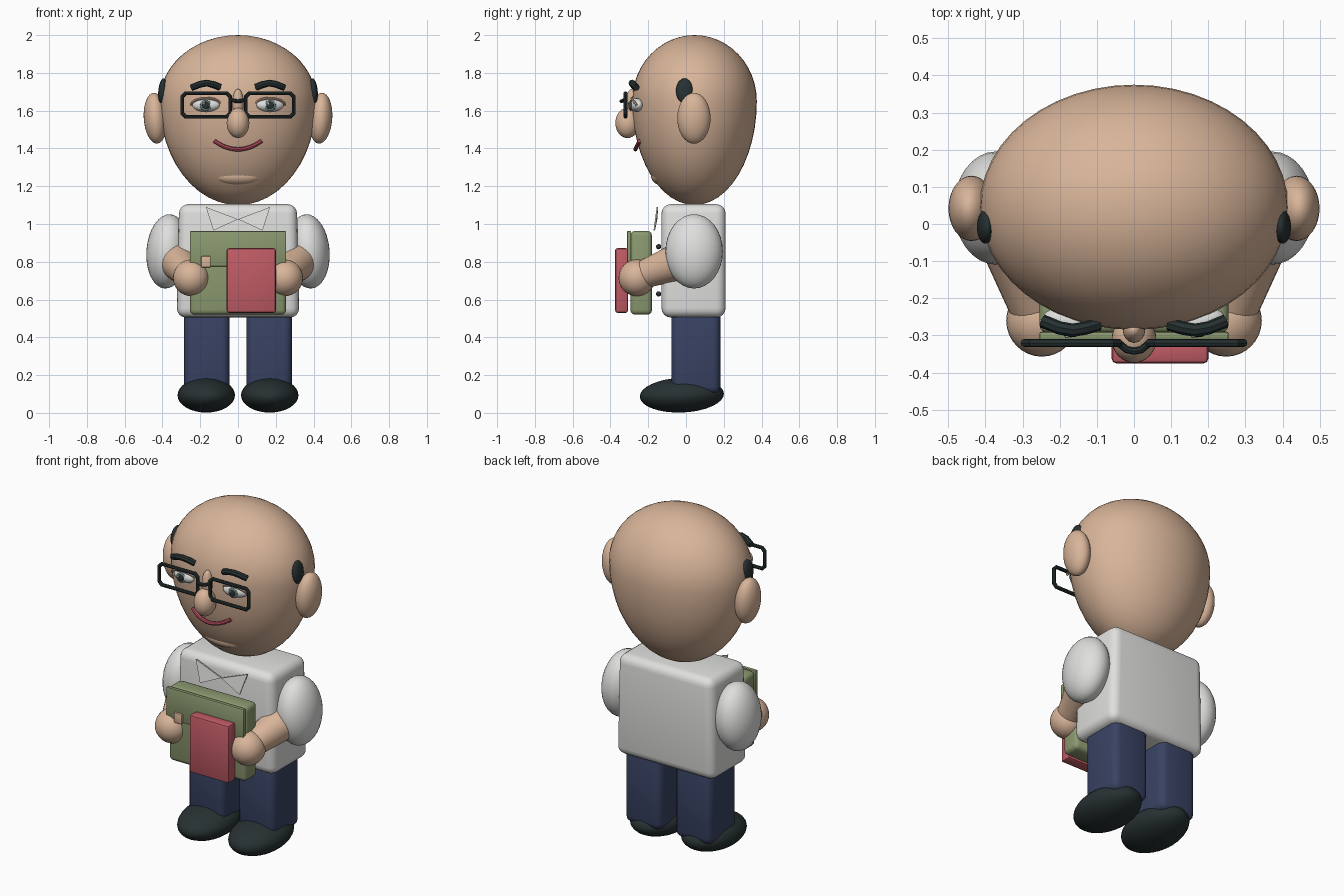
import bpy, bmesh, math
from mathutils import Vector

if "Cube" in bpy.data.objects:
    bpy.data.objects.remove(bpy.data.objects["Cube"])


def material(name, rgb):
    m = bpy.data.materials.new(name)
    m.diffuse_color = (*rgb, 1)
    m.use_nodes = True
    m.node_tree.nodes["Principled BSDF"].inputs["Base Color"].default_value = m.diffuse_color
    return m


SKIN = material("skin", (0.69, 0.46, 0.32))
SHIRT = material("shirt_white", (0.74, 0.74, 0.73))
DARK = material("charcoal", (0.02, 0.03, 0.031))
NAVY = material("navy", (0.04, 0.055, 0.125))
OLIVE = material("olive", (0.26, 0.32, 0.16))
RED = material("red", (0.53, 0.105, 0.13))
LIPS = material("lip_pink", (0.5, 0.08, 0.12))
IRIS = material("iris_grey", (0.15, 0.21, 0.2))


def finish(name, mat, angle=40):
    ob = bpy.context.object
    ob.name = name
    ob.data.materials.clear()
    ob.data.materials.append(mat)
    bpy.ops.object.shade_smooth_by_angle(angle=math.radians(angle))
    return ob


def ellipsoid(name, loc, radii, mat, rot=(0, 0, 0), seg=32):
    bpy.ops.mesh.primitive_uv_sphere_add(segments=seg, ring_count=seg // 2, radius=1,
                                         location=loc, rotation=rot)
    bpy.context.object.scale = radii
    return finish(name, mat)


def box(name, lo, hi, mat, bevel=0.0, segs=3, taper=1.0):
    lo, hi = Vector(lo), Vector(hi)
    bpy.ops.mesh.primitive_cube_add(size=1, location=(lo + hi) / 2)
    ob = bpy.context.object
    for v in ob.data.vertices:
        t = taper if v.co.z > 0 else 1
        v.co = Vector(v.co[i] * (hi - lo)[i] for i in range(3))
        v.co.x *= t
    if bevel:
        mod = ob.modifiers.new("round", 'BEVEL')
        mod.width, mod.segments = bevel, segs
        bpy.ops.object.modifier_apply(modifier=mod.name)
    return finish(name, mat)


def tube(name, pts, r, mat, cyclic=False):
    cu = bpy.data.curves.new(name, 'CURVE')
    cu.dimensions = '3D'
    cu.bevel_depth, cu.bevel_resolution, cu.use_fill_caps = r, 2, True
    sp = cu.splines.new('POLY')
    sp.points.add(len(pts) - 1)
    for p, co in zip(sp.points, pts):
        p.co = (*co, 1)
    sp.use_cyclic_u = cyclic
    ob = bpy.data.objects.new(name, cu)
    bpy.context.collection.objects.link(ob)
    bpy.ops.object.select_all(action='DESELECT')
    ob.select_set(True)
    bpy.context.view_layer.objects.active = ob
    bpy.ops.object.convert(target='MESH')
    return finish(name, mat)


def limb(name, a, b, r1, r2, mat):
    a, b = Vector(a), Vector(b)
    d = b - a
    bpy.ops.mesh.primitive_cone_add(vertices=24, radius1=r1, radius2=r2, depth=d.length,
                                    location=(a + b) / 2,
                                    rotation=d.to_track_quat('Z', 'Y').to_euler())
    return finish(name, mat)


def plate(name, pts, mat, thick=0.008):
    me = bpy.data.meshes.new(name)
    bm = bmesh.new()
    front = bm.faces.new([bm.verts.new(p) for p in pts])
    ext = bmesh.ops.extrude_face_region(bm, geom=[front])
    for v in ext["geom"]:
        if isinstance(v, bmesh.types.BMVert):
            v.co.y += thick
    bmesh.ops.recalc_face_normals(bm, faces=bm.faces)
    bm.to_mesh(me)
    bm.free()
    me.materials.append(mat)
    bpy.context.collection.objects.link(bpy.data.objects.new(name, me))


# Egg-shaped head: short upper half, long lower half
head = ellipsoid("head", (0, 0.045, 1.65), (1, 1, 1), SKIN, seg=48)
for v in head.data.vertices:
    v.co.x *= 0.415
    v.co.y *= 0.33
    v.co.z *= 0.35 if v.co.z > 0 else 0.55
ellipsoid("chin", (0, -0.13, 1.255), (0.13, 0.055, 0.05), SKIN)

# Nose and mouth
ellipsoid("nose_tip", (0, -0.31, 1.535), (0.06, 0.064, 0.08), SKIN)
ellipsoid("nose_bridge", (0, -0.285, 1.64), (0.03, 0.035, 0.075), SKIN)
smile = []
for i in range(13):
    t = i / 6 - 1
    smile.append((0.125 * t, -0.268 + 0.022 * t * t, 1.395 + 0.045 * t * t))
tube("mouth", smile, 0.011, LIPS)

# Torso and hidden neck
box("torso", (-0.325, -0.13, 0.505), (0.325, 0.21, 1.105), SHIRT, 0.05, 4, 0.96)
for z in (0.63, 0.755, 0.88):
    ellipsoid("shirt_button", (0, -0.145, z), (0.014, 0.014, 0.014), DARK, seg=12)

for s in (-1, 1):
    # Ears and side hair
    ellipsoid("ear", (s * 0.437, 0.042, 1.56), (0.062, 0.088, 0.135), SKIN, (0, s * 0.07, 0))
    ellipsoid("hair_tuft", (s * 0.4, -0.008, 1.705), (0.022, 0.045, 0.066), DARK, (0, -s * 0.1, 0))
    # Eyes, brows and lids
    x = s * 0.17
    ellipsoid("eye_white", (x, -0.262, 1.63), (0.074, 0.034, 0.036), SHIRT, (0, 0, s * 0.2))
    ellipsoid("iris", (x, -0.293, 1.628), (0.031, 0.008, 0.03), IRIS, seg=20)
    ellipsoid("pupil", (x, -0.299, 1.628), (0.02, 0.006, 0.02), DARK, seg=16)
    ellipsoid("eye_glint", (x - 0.01, -0.304, 1.638), (0.006, 0.003, 0.006), SHIRT, seg=8)
    lid = [(x + 0.078 * math.cos(a), -0.262 - 0.026 * math.sin(a), 1.63 + 0.036 * math.sin(a))
           for a in [math.pi * i / 10 for i in range(11)]]
    tube("upper_eyelid", lid, 0.007, SKIN)
    tube("eyebrow", [(s * 0.245, -0.262, 1.722), (s * 0.2, -0.28, 1.74), (s * 0.165, -0.286, 1.746),
                     (s * 0.13, -0.28, 1.738), (s * 0.095, -0.27, 1.724)], 0.018, DARK)
    # Spectacle rims with clipped corners
    w, h, c = 0.127, 0.062, 0.018
    rim = [(w, h - c), (w - c, h), (c - w, h), (-w, h - c),
           (-w, c - h), (c - w, -h), (w - c, -h), (w, c - h)]
    tube("glasses_rim", [(s * 0.168 + px, -0.32, 1.63 + pz) for px, pz in rim], 0.011, DARK, True)
    # Collar points
    plate("collar", [(s * 0.17, -0.155, 1.09), (0, -0.16, 1.025), (s * 0.13, -0.172, 0.965)], SHIRT)
    # Sleeves, forearms and hands
    ellipsoid("sleeve", (s * 0.373, 0.043, 0.855), (0.112, 0.152, 0.197), SHIRT, (0, -s * 0.08, 0))
    limb("forearm", (s * 0.33, 0.0, 0.815), (s * 0.262, -0.22, 0.735), 0.105, 0.075, SKIN)
    ellipsoid("hand", (s * 0.248, -0.26, 0.715), (0.096, 0.097, 0.097), SKIN)
    # Legs and shoes
    box("leg", (s * 0.165 - 0.12, -0.077, 0.1), (s * 0.165 + 0.12, 0.182, 0.56), NAVY, 0.04, 3)
    ellipsoid("shoe", (s * 0.168, -0.022, 0.094), (0.152, 0.223, 0.092), DARK, (0.04, 0, 0))

# Spectacle bridge
tube("glasses_bridge", [(-0.042, -0.32, 1.66), (-0.02, -0.338, 1.652), (0, -0.342, 1.65),
                        (0.02, -0.338, 1.652), (0.042, -0.32, 1.66)], 0.01, DARK)

# Satchel with flap and clasp
box("satchel", (-0.255, -0.295, 0.52), (0.255, -0.18, 0.963), OLIVE, 0.025)
box("satchel_flap", (-0.255, -0.312, 0.775), (0.255, -0.29, 0.963), OLIVE, 0.006, 2)
box("satchel_clasp", (-0.195, -0.325, 0.77), (-0.145, -0.305, 0.83), SKIN, 0.005, 2)

# Book held in front
box("book", (-0.06, -0.375, 0.53), (0.2, -0.307, 0.872), RED, 0.012, 2)
